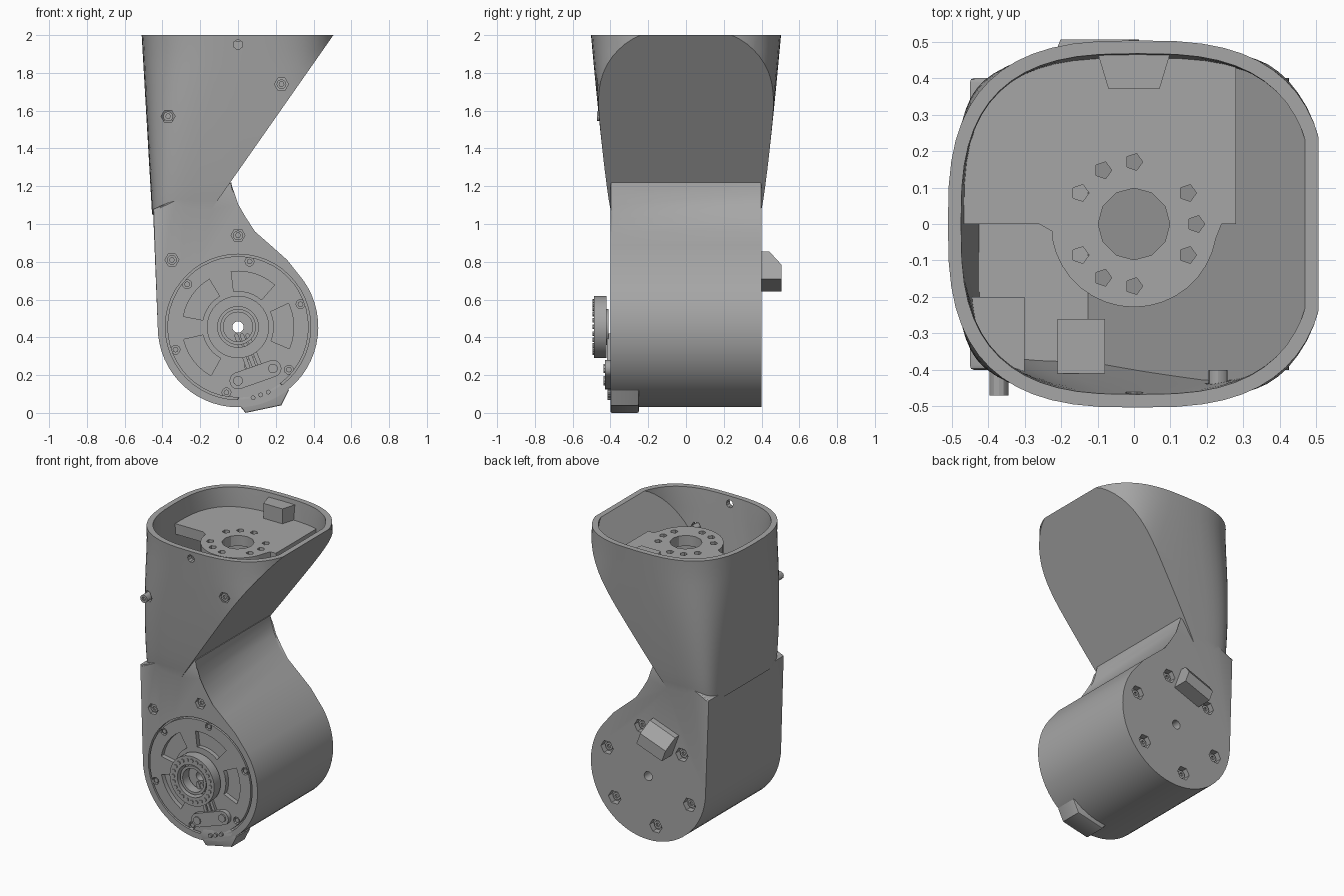
import bpy, bmesh
from math import cos, sin, pi, radians
from mathutils import Matrix, Vector

if "Cube" in bpy.data.objects:
    bpy.data.objects.remove(bpy.data.objects["Cube"])

grey = bpy.data.materials.new("housing grey")
grey.use_nodes = True
grey.diffuse_color = (0.38, 0.38, 0.38, 1)
grey.node_tree.nodes["Principled BSDF"].inputs["Base Color"].default_value = grey.diffuse_color
HUB = (0, 0.455)          # joint axis in x, z
SLOPE = 0.7               # x per z of the slanted wall


# ---------- helpers ----------
def circle(c, r, n=24, start=0.0):
    return [(c[0] + r * cos(start + 2 * pi * i / n), c[1] + r * sin(start + 2 * pi * i / n)) for i in range(n)]


def polar(c, r, deg):
    return (c[0] + r * cos(radians(deg)), c[1] + r * sin(radians(deg)))


def sector(c, r0, r1, a0, a1, n=6):
    angles = [a0 + (a1 - a0) * i / n for i in range(n + 1)]
    return [polar(c, r1, a) for a in angles] + [polar(c, r0, a) for a in reversed(angles)]


def capsule(p, q, r, n=8):
    d = Vector(q) - Vector(p)
    a = Vector((1, 0)).angle_signed(d) * -1
    side = lambda c, s: [(c[0] + r * cos(s + pi * i / n), c[1] + r * sin(s + pi * i / n)) for i in range(n + 1)]
    return side(q, a - pi / 2) + side(p, a + pi / 2)


def add_rings(bm, rings):
    loops = [[bm.verts.new(p) for p in ring] for ring in rings]
    for a, b in zip(loops, loops[1:]):
        for i in range(len(a)):
            j = (i + 1) % len(a)
            bm.faces.new((a[i], a[j], b[j], b[i]))
    return [bm.faces.new(loops[0]), bm.faces.new(loops[-1])]


def place(p, h, axis):
    return {"x": (h, p[0], p[1]), "y": (p[0], h, p[1]), "z": (p[0], p[1], h)}[axis]


def make(name, bm):
    bmesh.ops.recalc_face_normals(bm, faces=bm.faces)
    me = bpy.data.meshes.new(name)
    bm.to_mesh(me)
    bm.free()
    me.materials.append(grey)
    ob = bpy.data.objects.new(name, me)
    bpy.context.collection.objects.link(ob)
    return ob


def prisms(name, shapes, axis="y", bevel=0):
    """Each shape is (outline, start, end) along the axis."""
    bm = bmesh.new()
    for pts, a, b in shapes:
        caps = add_rings(bm, [[place(p, h, axis) for p in pts] for h in (a, b)])
        if bevel:
            edges = [e for f in caps for e in f.edges]
            bmesh.ops.bevel(bm, geom=edges, offset=bevel, segments=2, profile=0.5, affect="EDGES")
    return make(name, bm)


def boolean(ob, tool, op="DIFFERENCE", keep=False):
    mod = ob.modifiers.new("cut", "BOOLEAN")
    mod.object, mod.operation, mod.solver = tool, op, "EXACT"
    dg = bpy.context.evaluated_depsgraph_get()
    me = bpy.data.meshes.new_from_object(ob.evaluated_get(dg))
    ob.modifiers.clear()
    ob.data = me
    if not keep:
        bpy.data.objects.remove(tool)


def column(name, z0, z1, inset, steps=12, n=56):
    """Rounded-square tower, boxier towards the bottom, with its slanted side cut off."""
    rings = []
    for k in range(steps + 1):
        z = z0 + (z1 - z0) * k / steps
        t = (z - 1.05) / 0.95
        left, right = -0.455 - 0.055 * t + inset, 0.53 - inset
        hy = 0.395 + 0.108 * max(t, 0) ** 0.8 - inset
        e = 2 / (2.8 + 5 * max(1 - t, 0) ** 1.5)
        ring = []
        for i in range(n):
            c, s = cos(2 * pi * i / n), sin(2 * pi * i / n)
            sx = abs(c) ** e * (1 if c > 0 else -1)
            sy = abs(s) ** e * (1 if s > 0 else -1)
            ring.append(((left + right) / 2 + sx * (right - left) / 2, sy * hy, z))
        rings.append(ring)
    bm = bmesh.new()
    add_rings(bm, rings)
    ob = make(name, bm)
    edge = lambda z: 0.505 - SLOPE * (2 - z) - inset
    wedge = [(edge(2.2), 2.2), (edge(0.8), 0.8), (1.5, 0.8), (1.5, 2.2)]
    boolean(ob, prisms("wedge_cutter", [(wedge, -1, 1)]))
    return ob


# ---------- body: joint housing joined to the slanted tower ----------
outline = [polar(HUB, 0.425, 180 + 215 * i / 36) for i in range(37)]
outline += [(0.26, 0.81), (0.17, 0.89), (0.09, 0.96), (0.03, 1.03), (-0.01, 1.1), (-0.03, 1.16), (-0.035, 1.22)]
outline += [(-0.1, 1.2), (-0.3, 1.14), (-0.45, 1.08)]
body = prisms("arm_body", [(outline, -0.4, 0.4)], bevel=0.012)
boolean(body, column("tower", 1.05, 2.0, 0), "UNION")
cavity = column("cavity_cutter", 1.15, 2.1, 0.036)
boolean(body, cavity, keep=True)

# sunk face, bolt pockets and wire bore in the body
RIM = [20 + 60 * k for k in range(6)]
low_bolts = [(0, 0.94), (-0.35, 0.81)]
high_bolts = [(0.23, 1.74), (-0.37, 1.57)]
cuts = [(circle(HUB, 0.385, 48), -0.6, -0.37)]
cuts += [(circle(p, 0.037, 6), -0.6, -0.375) for p in low_bolts]
cuts += [(circle(polar(HUB, 0.325, a), 0.046, 6), 0.36, 0.6) for a in RIM]
boolean(body, prisms("face_cutter", cuts))
through = [(circle(p, 0.037, 6), -0.6, -0.3) for p in high_bolts] + [(circle((0, 1.95), 0.025, 10), -0.6, -0.3)]
boolean(body, prisms("bolt_cutter", through))
boolean(body, prisms("bore_cutter", [(circle(HUB, 0.03, 16), -1, 1)]))

# bolts, each with a socket
bolts = [(p, -0.385, -0.36) for p in low_bolts] + [(p, -0.47, -0.4) for p in high_bolts]
bolts += [(polar(HUB, 0.325, a), 0.35, 0.38) for a in RIM]
heads = prisms("bolt_heads", [(circle(p, 0.026, 12), a, b) for p, a, b in bolts])
sockets = [(circle(p, 0.013, 6), *((b - 0.012, b + 0.05) if b > 0 else (a - 0.05, a + 0.012))) for p, a, b in bolts]
boolean(heads, prisms("socket_cutter", sockets))

# ---------- front cover with windows ----------
cover = prisms("front_cover", [(circle(HUB, 0.374, 48), -0.4, -0.3)])
windows = [(sector(HUB, 0.19, 0.295, a - 24, a + 24), -0.5, -0.345) for a in (1, 73, 145, 217)]
windows += [(sector(HUB, 0.18, 0.3, 280, 302), -0.5, -0.36)]
windows += [(circle(polar(HUB, 0.352, a), 0.024, 10), -0.5, -0.38) for a in RIM]
windows += [(circle(HUB, 0.03, 16), -1, 0)]
boolean(cover, prisms("window_cutter", windows))
prisms("cover_screws", [(circle(polar(HUB, 0.352, a), 0.015, 8), -0.395, -0.37) for a in RIM])

# bearing hub
hub = prisms("bearing_hub", [(circle(HUB, 0.165, 40), -0.488, -0.42), (circle(HUB, 0.14, 40), -0.425, -0.39)])
hub_bore = [(circle(HUB, 0.108, 32), -0.6, -0.42), (circle(HUB, 0.03, 16), -1, 0)]
for shape in hub_bore:
    boolean(hub, prisms("hub_cutter", [shape]))
sleeve = prisms("hub_sleeve", [(circle(HUB, 0.095, 32), -0.475, -0.41)])
boolean(sleeve, prisms("sleeve_cutter", [(circle(HUB, 0.078, 32), -1, 0)]))
prisms("bearing_beads", [(circle(polar(HUB, 0.137, 15 * k), 0.012, 8), -0.494, -0.48) for k in range(24)])

# wires running from the hub to the clamp
wires = []
for off in (-0.03, 0, 0.03):
    start, end = polar(HUB, 0.05, -65), polar(HUB, 0.27, -68)
    wires.append((capsule((start[0] + off, start[1]), (end[0] + off, end[1] + off * 0.4), 0.011, 4), -0.418, -0.395))
prisms("wires", wires)

# wire clamp and connector
ends = [(0, 0.17), (0.185, 0.235)]
prisms("wire_clamp", [(capsule(*ends, 0.045), -0.43, -0.39)])
prisms("clamp_screws", [(circle(p, 0.026, 10), -0.438, -0.42) for p in ends])
plug = [(-0.01, 0.06), (0.04, 0.0), (0.23, 0.04), (0.27, 0.12), (0.22, 0.16), (0.02, 0.11)]
prisms("connector", [(plug, -0.4, -0.25)], bevel=0.008)
prisms("connector_pins", [(circle((0.08 + 0.04 * k, 0.08 + 0.015 * k), 0.013, 8), -0.415, -0.39) for k in range(3)])

# ---------- back output flange ----------
flange = prisms("back_flange", [(circle(HUB, 0.235, 48), 0.38, 0.405), (circle(HUB, 0.215, 48), 0.4, 0.422)])
holes = [(circle(polar(HUB, 0.165, 45 * k), 0.018, 10), 0.408, 0.5) for k in range(8)]
holes += [(circle(polar(HUB, 0.085, 60 * k), 0.02, 10), 0.408, 0.5) for k in range(6)]
holes += [(circle(HUB, 0.03, 16), 0, 1)]
boolean(flange, prisms("flange_cutter", holes))

# stop block beside the flange
stop = prisms("stop_block", [([(0.38, 0.69), (0.505, 0.69), (0.505, 0.77), (0.44, 0.845), (0.38, 0.845)], -0.1, 0.1)], "x")
pivot = Vector((HUB[0], 0, HUB[1]))
stop.data.transform(Matrix.Translation(pivot) @ Matrix.Rotation(radians(-20), 4, "Y") @ Matrix.Translation(-pivot))

# ---------- inside the tower ----------
C = (0, 0)
deck = [(0.28, 0.6), (-0.6, 0.6), (-0.6, 0), (-0.26, 0), (-0.225, -0.02)]
deck += [polar(C, 0.228, 190 + 160 * i / 16) for i in range(17)] + [(0.24, 0), (0.28, 0)]
mount = prisms("mounting_deck", [(deck, 1.8, 1.87)], "z")
boolean(mount, cavity, "INTERSECT", keep=True)
deck_cuts = [(circle(C, 0.098, 12), 1, 2)]
deck_cuts += [(circle(polar(C, 0.17, 30 * k), 0.024, 5), 1, 2) for k in range(12) if k not in (2, 6, 10)]
boolean(mount, prisms("deck_cutter", deck_cuts, "z"))
prisms("key_block", [([(-0.1, 0.47), (-0.07, 0.37), (0.07, 0.37), (0.1, 0.47)], 1.86, 1.97)], "z")


def box(x0, x1, y0, y1):
    return [(x0, y0), (x1, y0), (x1, y1), (x0, y1)]


inner = prisms("inner_ledges", [(box(-0.6, -0.3, -0.6, -0.2), 1.2, 1.55), (box(-0.21, -0.08, -0.41, -0.26), 1.2, 1.45)], "z")
boolean(inner, cavity, "INTERSECT")

# ---------- shading ----------
bpy.ops.object.select_all(action="DESELECT")
for ob in [o for o in bpy.context.scene.objects if o.type == "MESH"]:
    ob.select_set(True)
    bpy.context.view_layer.objects.active = ob
bpy.ops.object.shade_smooth_by_angle(angle=radians(30))
